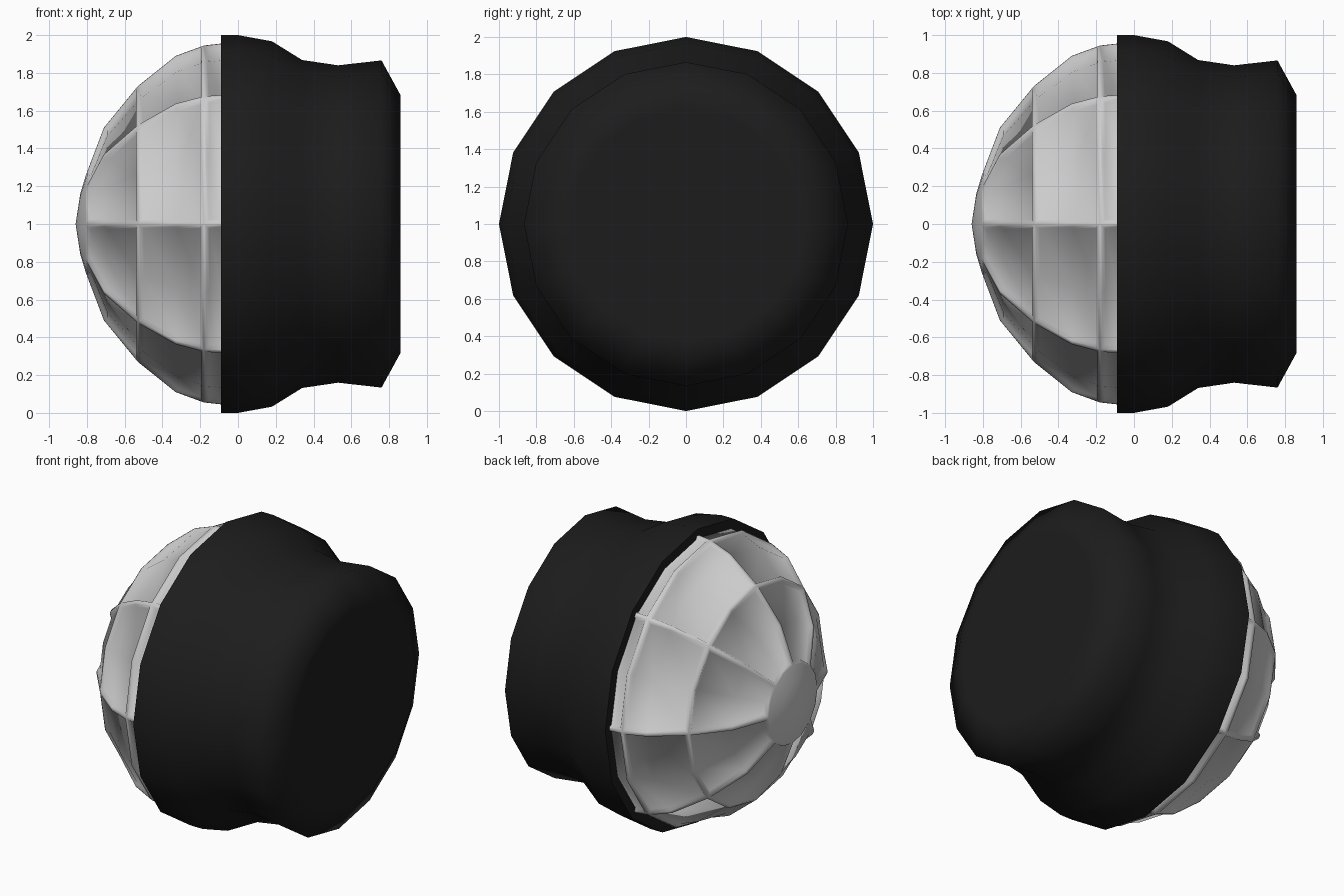
import bpy, bmesh, math

if "Cube" in bpy.data.objects:
    bpy.data.objects.remove(bpy.data.objects["Cube"])

SIDES = 16


def revolve(bm, profile, cap_start=False, cap_end=False):
    """Spin (x, radius) points round the x axis; returns rows of faces."""
    rings = []
    for x, r in profile:
        rings.append([bm.verts.new((x, r * math.sin(2 * math.pi * i / SIDES),
                                    1 + r * math.cos(2 * math.pi * i / SIDES)))
                      for i in range(SIDES)])
    rows = []
    for a, b in zip(rings, rings[1:]):
        rows.append([bm.faces.new((a[i], a[(i + 1) % SIDES], b[(i + 1) % SIDES], b[i]))
                     for i in range(SIDES)])
    for wanted, ring, x in ((cap_start, rings[0], cap_start), (cap_end, rings[-1], cap_end)):
        if wanted is not False:
            tip = bm.verts.new((x, 0, 1))
            for i in range(SIDES):
                bm.faces.new((ring[i], ring[(i + 1) % SIDES], tip))
    bmesh.ops.recalc_face_normals(bm, faces=bm.faces[:])
    return rows


def finish(bm, name, angle):
    mesh = bpy.data.meshes.new(name)
    bm.to_mesh(mesh)
    bm.free()
    obj = bpy.data.objects.new(name, mesh)
    bpy.context.collection.objects.link(obj)
    bpy.ops.object.select_all(action='DESELECT')
    obj.select_set(True)
    bpy.context.view_layer.objects.active = obj
    bpy.ops.object.shade_smooth_by_angle(angle=math.radians(angle))
    return obj


# Black housing with a thick front rim and a waisted back
bm = bmesh.new()
revolve(bm, [(-0.02, 0.90), (-0.09, 0.90), (-0.09, 1.0), (0, 1.0), (0.18, 0.967),
             (0.34, 0.868), (0.53, 0.84), (0.76, 0.866), (0.86, 0.683), (0.86, 0.62)],
        cap_start=-0.02, cap_end=0.86)
housing = finish(bm, "housing", 75)
black = bpy.data.materials.new("black")
black.diffuse_color = (0.012, 0.012, 0.012, 1)
black.use_nodes = True
black.node_tree.nodes["Principled BSDF"].inputs["Base Color"].default_value = black.diffuse_color
housing.data.materials.append(black)

# Grey dome: rows of panels sunk between eight ribs and two hoops
bm = bmesh.new()
rows = revolve(bm, [(-0.03, 0.955), (-0.09, 0.955), (-0.18, 0.945), (-0.33, 0.89),
                    (-0.53, 0.73), (-0.71, 0.51), (-0.805, 0.26), (-0.835, 0.16)],
               cap_end=-0.86)
for band in ((0, 1), (2, 3), (4, 5)):
    for s in range(0, SIDES, 2):
        panel = [rows[r][c] for r in band for c in (s, s + 1)]
        bmesh.ops.inset_region(bm, faces=panel, thickness=0.014, use_even_offset=True)
        bmesh.ops.inset_region(bm, faces=panel, thickness=0.012, depth=-0.018,
                               use_even_offset=True)
finish(bm, "panelled_dome", 60)
